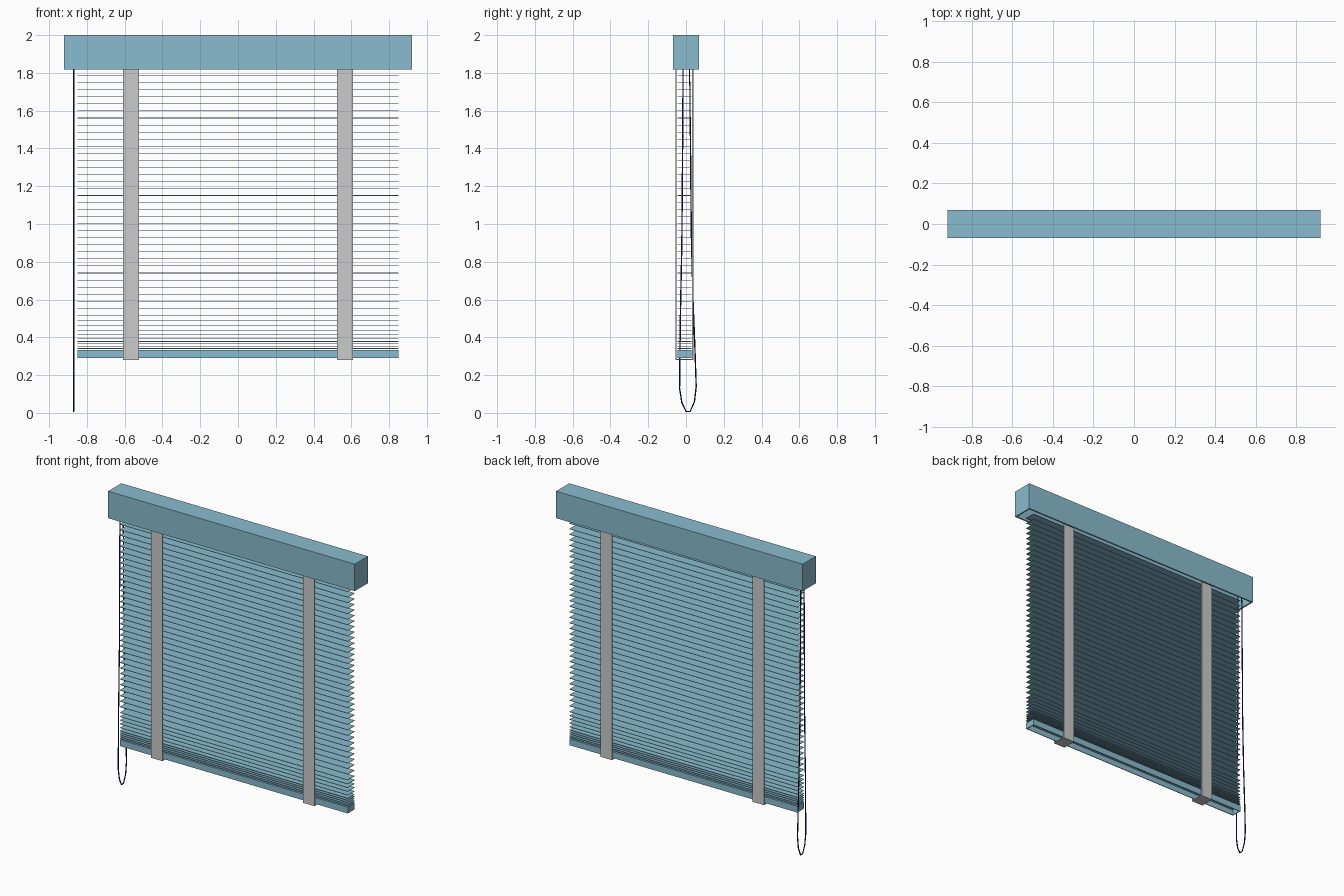
import bpy, bmesh
from mathutils import Vector

if "Cube" in bpy.data.objects:
    bpy.data.objects.remove(bpy.data.objects["Cube"])


def material(name, color):
    m = bpy.data.materials.new(name)
    m.diffuse_color = color
    m.use_nodes = True
    m.node_tree.nodes["Principled BSDF"].inputs["Base Color"].default_value = m.diffuse_color
    return m


BLUE = material("pale_blue", (0.25, 0.50, 0.62, 1))
NAVY = material("navy_cord", (0.01, 0.01, 0.10, 1))


def finish(name, bm, mat=None):
    me = bpy.data.meshes.new(name)
    bm.to_mesh(me)
    bm.free()
    ob = bpy.data.objects.new(name, me)
    bpy.context.collection.objects.link(ob)
    if mat:
        me.materials.append(mat)
    return ob


def add_box(bm, lo, hi):
    verts = bmesh.ops.create_cube(bm, size=1)["verts"]
    lo, hi = Vector(lo), Vector(hi)
    for v in verts:
        v.co = (lo + hi) / 2 + v.co * (hi - lo)
    return verts


def open_box(name, lo, hi, wall):
    # hollow channel with an open underside
    bm = bmesh.new()
    add_box(bm, lo, hi)
    bottom = min(bm.faces, key=lambda f: f.calc_center_median().z)
    bmesh.ops.delete(bm, geom=[bottom], context='FACES_ONLY')
    ob = finish(name, bm, BLUE)
    mod = ob.modifiers.new("wall", 'SOLIDIFY')
    mod.thickness = wall
    mod.offset = -1
    mod.use_even_offset = True
    return ob


# Head rail and bottom rail
open_box("head_rail", (-0.92, -0.07, 1.818), (0.92, 0.07, 2.0), 0.01)
open_box("bottom_rail", (-0.85, -0.044, 0.29), (0.85, 0.028, 0.332), 0.005)

# Slats: evenly hung, then gathered closer towards the bottom rail
heights = [1.785 - 0.0373 * i for i in range(-1, 34)]
heights += [0.515, 0.488, 0.463, 0.438, 0.413, 0.392, 0.378, 0.365, 0.352, 0.341]
bm = bmesh.new()
for z in heights:
    add_box(bm, (-0.85, -0.044, z - 0.0015), (0.85, 0.028, z + 0.0015))
finish("slats", bm, BLUE)

# Ladder tapes: front and back ribbons joined under the bottom rail
for side, x in (("left", -0.567), ("right", 0.567)):
    path = [(-0.053, 1.85), (-0.053, 0.283), (0.036, 0.283), (0.036, 1.85)]
    bm = bmesh.new()
    a = [bm.verts.new((x - 0.042, y, z)) for y, z in path]
    b = [bm.verts.new((x + 0.042, y, z)) for y, z in path]
    for i in range(3):
        bm.faces.new((a[i], a[i + 1], b[i + 1], b[i]))
    bmesh.ops.recalc_face_normals(bm, faces=bm.faces)
    tape = finish("ladder_tape_" + side, bm)
    mod = tape.modifiers.new("thickness", 'SOLIDIFY')
    mod.thickness = 0.006
    mod.offset = 0
    mod.use_even_offset = True

# Pull cord: a long hanging loop
points = [(-0.016, 1.90), (-0.018, 1.40), (-0.022, 0.90), (-0.03, 0.50),
          (-0.034, 0.13), (-0.022, 0.055), (0.0, 0.008), (0.022, 0.008),
          (0.045, 0.06), (0.054, 0.14), (0.047, 0.35), (0.037, 0.60),
          (0.028, 0.95), (0.024, 1.40), (0.018, 1.90)]
cu = bpy.data.curves.new("pull_cord", 'CURVE')
cu.dimensions = '3D'
cu.bevel_depth = 0.004
cu.bevel_resolution = 1
sp = cu.splines.new('POLY')
sp.points.add(len(points) - 1)
for p, (y, z) in zip(sp.points, points):
    p.co = (-0.87, y, max(z, 0.004), 1)
sp.use_cyclic_u = True
cu.materials.append(NAVY)
cord = bpy.data.objects.new("pull_cord", cu)
bpy.context.collection.objects.link(cord)
